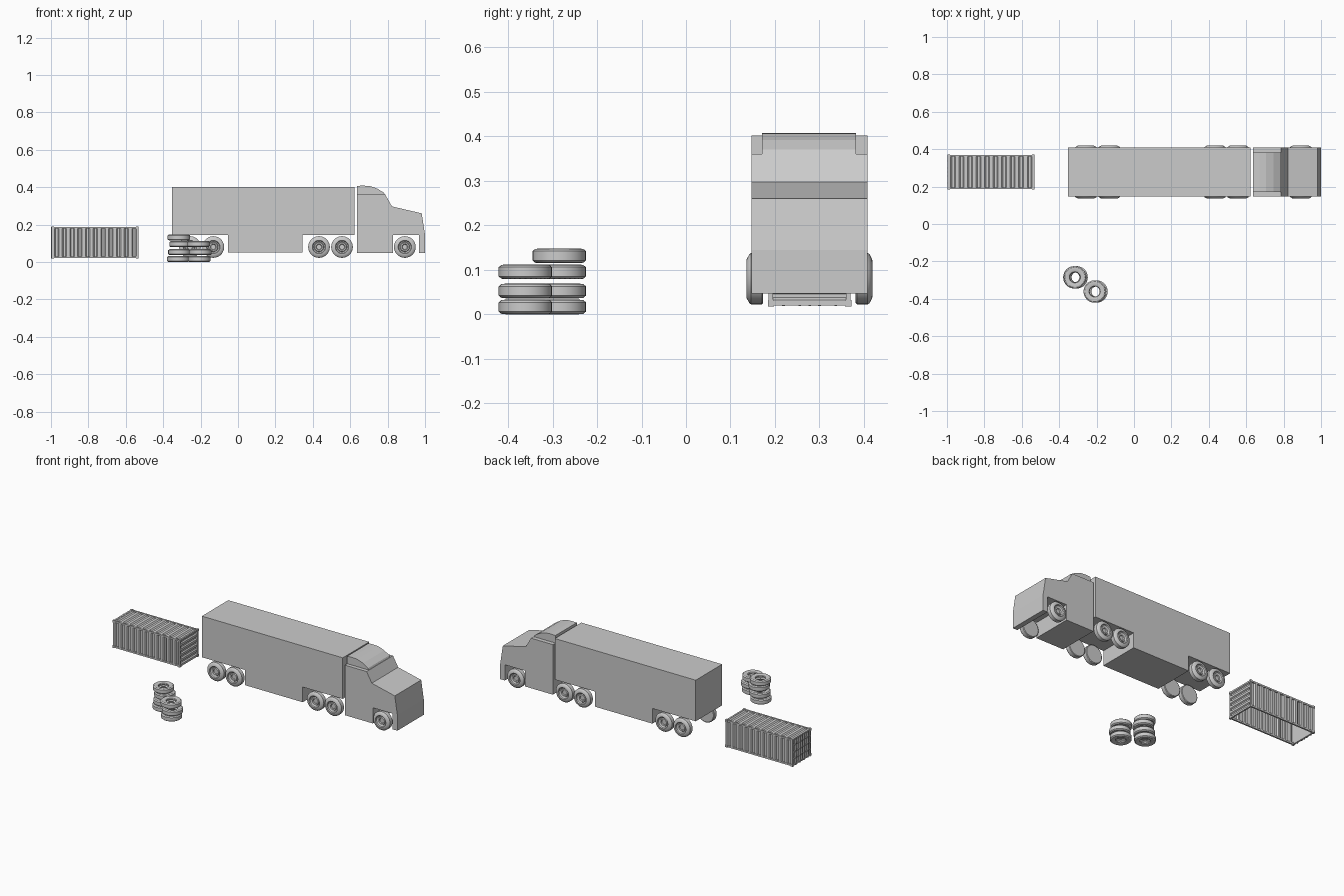
import bpy, bmesh, math
from mathutils import Vector, Matrix

if "Cube" in bpy.data.objects:
    bpy.data.objects.remove(bpy.data.objects["Cube"])


def finish(name, bm, smooth=False):
    bmesh.ops.recalc_face_normals(bm, faces=bm.faces)
    me = bpy.data.meshes.new(name)
    bm.to_mesh(me)
    bm.free()
    ob = bpy.data.objects.new(name, me)
    bpy.context.collection.objects.link(ob)
    if smooth:
        bpy.ops.object.select_all(action='DESELECT')
        ob.select_set(True)
        bpy.context.view_layer.objects.active = ob
        bpy.ops.object.shade_smooth_by_angle(angle=math.radians(30))
    return ob


def extrude_side(name, profile, y0, y1):
    """Side profile in x/z extruded across y."""
    bm = bmesh.new()
    face = bm.faces.new([bm.verts.new((x, y0, z)) for x, z in profile])
    ext = bmesh.ops.extrude_face_region(bm, geom=[face])
    bmesh.ops.translate(bm, vec=(0, y1 - y0, 0),
                        verts=[g for g in ext['geom'] if isinstance(g, bmesh.types.BMVert)])
    return finish(name, bm)


def lathe(name, profile, matrix, closed=False, segs=28):
    """Radius/height profile spun round local z."""
    bm = bmesh.new()
    vs = [bm.verts.new((r, 0, h)) for r, h in profile]
    pairs = list(zip(vs, vs[1:]))
    if closed:
        pairs.append((vs[-1], vs[0]))
    edges = [bm.edges.new(p) for p in pairs]
    bmesh.ops.spin(bm, geom=vs + edges, cent=(0, 0, 0), axis=(0, 0, 1),
                   angle=2 * math.pi, steps=segs, use_duplicate=False)
    bmesh.ops.remove_doubles(bm, verts=bm.verts, dist=1e-5)
    bmesh.ops.transform(bm, matrix=matrix, verts=bm.verts)
    return finish(name, bm, True)


def boxes(name, spans):
    """One object from several boxes given as (low corner, high corner)."""
    bm = bmesh.new()
    for lo, hi in spans:
        lo, hi = Vector(lo), Vector(hi)
        m = Matrix.Translation((lo + hi) / 2) @ Matrix.Diagonal((*(hi - lo), 1))
        bmesh.ops.create_cube(bm, size=1, matrix=m)
    return finish(name, bm)


def corrugated(name, origin, u, v, inward, count, depth=0.007):
    """Sheet with trapezoid grooves repeated along u, running along v."""
    o, u, v, n = map(Vector, (origin, u, v, inward))
    steps = [(0, 0)]
    for i in range(count):
        steps += [((i + a) / count, d) for a, d in
                  ((0.25, 0), (0.4, depth), (0.7, depth), (0.85, 0))]
    steps.append((1, 0))
    bm = bmesh.new()
    rows = [[bm.verts.new(o + u * t + n * d + v * k) for k in (0, 1)] for t, d in steps]
    for a, b in zip(rows, rows[1:]):
        bm.faces.new((a[0], b[0], b[1], a[1]))
    ob = finish(name, bm)
    mod = ob.modifiers.new("thickness", 'SOLIDIFY')
    mod.thickness, mod.offset = 0.002, 0
    return ob


# Truck bodies
Y0, Y1, YC = 0.147, 0.408, 0.2775
extrude_side("trailer", [(-0.353, 0.145), (-0.053, 0.145), (-0.053, 0.05), (0.345, 0.05),
                         (0.345, 0.145), (0.622, 0.145), (0.622, 0.402), (-0.353, 0.402)], Y0, Y1)
extrude_side("cab", [(0.636, 0.047), (0.83, 0.047), (0.83, 0.145), (0.968, 0.145),
                     (0.968, 0.047), (1.0, 0.047), (1.0, 0.145), (0.982, 0.26),
                     (0.823, 0.297), (0.787, 0.36), (0.636, 0.36)], Y0, Y1)
extrude_side("roof_deflector", [(0.636, 0.355), (0.787, 0.355), (0.78, 0.37), (0.745, 0.392),
                                (0.705, 0.406), (0.67, 0.408), (0.636, 0.407)], 0.171, 0.382)

# Wheels: height is measured outward from the inner face
wheel = [(0, 0), (0.054, 0), (0.058, 0.003), (0.058, 0.027), (0.055, 0.031), (0.044, 0.037),
         (0.036, 0.038), (0.033, 0.031), (0.026, 0.027), (0.023, 0.032), (0.016, 0.032),
         (0.013, 0.026), (0, 0.026)]
for i, x in enumerate((-0.257, -0.132, 0.433, 0.556, 0.892)):
    for side, label in ((-1, "right"), (1, "left")):
        m = Matrix.Translation((x, YC + side * 0.104, 0.08)) @ \
            Matrix.Rotation(-side * math.pi / 2, 4, 'X')
        lathe(f"wheel_{label}_{i + 1}", wheel, m)

# Loose tyre stacks
tyre = [(0.030, 0.004), (0.044, 0), (0.054, 0.001), (0.060, 0.006), (0.060, 0.027),
        (0.054, 0.032), (0.044, 0.033), (0.030, 0.029), (0.027, 0.024), (0.034, 0.019),
        (0.034, 0.014), (0.027, 0.009)]
heights = (0, 0.036, 0.079, 0.115)
for s, (x, y, n) in enumerate(((-0.313, -0.285, 4), (-0.207, -0.361, 3))):
    for i in range(n):
        dx = (-0.006, 0.0, 0.006, -0.003)[(i + s) % 4]
        lathe(f"tyre_{s + 1}_{i + 1}", tyre, Matrix.Translation((x + dx, y, heights[i])), True)

# Container frame
X0, X1, A0, A1, B0, B1 = -0.996, -0.533, 0.186, 0.37, 0.02, 0.188
t = 0.010
frame = []
for y in (A0, A1 - t):
    for z in (B0, B1 - t):
        frame.append(((X0, y, z), (X1, y + t, z + t)))
    for x in (X0, X1 - t):
        frame.append(((x, y, B0), (x + t, y + t, B1)))
for x in (X0, X1 - t):
    for z in (B0, B1 - t):
        frame.append(((x, A0, z), (x + t, A1, z + t)))
boxes("container_frame", frame)

# Corner castings
c, e = 0.014, 0.002
boxes("corner_castings", [((x, y, z), (x + c, y + c, z + c))
                          for x in (X0 - e, X1 + e - c)
                          for y in (A0 - e, A1 + e - c) for z in (B0 - e, B1 + e - c)])

# Corrugated walls and roof
L, W, H = X1 - X0, A1 - A0, B1 - B0
f = 0.004
corrugated("container_front_wall", (X0 + f, A0 + 0.002, B0 + f), (L - 2 * f, 0, 0),
           (0, 0, H - 2 * f), (0, 1, 0), 11)
corrugated("container_back_wall", (X0 + f, A1 - 0.002, B0 + f), (L - 2 * f, 0, 0),
           (0, 0, H - 2 * f), (0, -1, 0), 11)
corrugated("container_roof", (X0 + f, A0 + f, B1 - 0.002), (L - 2 * f, 0, 0),
           (0, W - 2 * f, 0), (0, 0, -1), 10)
corrugated("container_end_wall", (X1 - 0.002, A0 + f, B0 + f), (0, 0, H - 2 * f),
           (0, W - 2 * f, 0), (-1, 0, 0), 5)

# Door end with recessed panel, ribs and locking bars
boxes("container_doors", [((X0 + 0.006, A0 + f, B0 + f), (X0 + 0.009, A1 - f, B1 - f))])
boxes("door_ribs", [((X0 + 0.001, A0 + f, B0 + H * k / 4 - 0.004),
                     (X0 + 0.007, A1 - f, B0 + H * k / 4 + 0.004)) for k in (1, 2, 3)])
boxes("locking_bars", [((-1.0, A0 + W * k - 0.003, B0 - 0.001),
                        (X0 + 0.006, A0 + W * k + 0.003, B1 - 0.001))
                       for k in (0.18, 0.38, 0.5, 0.62, 0.82)])
